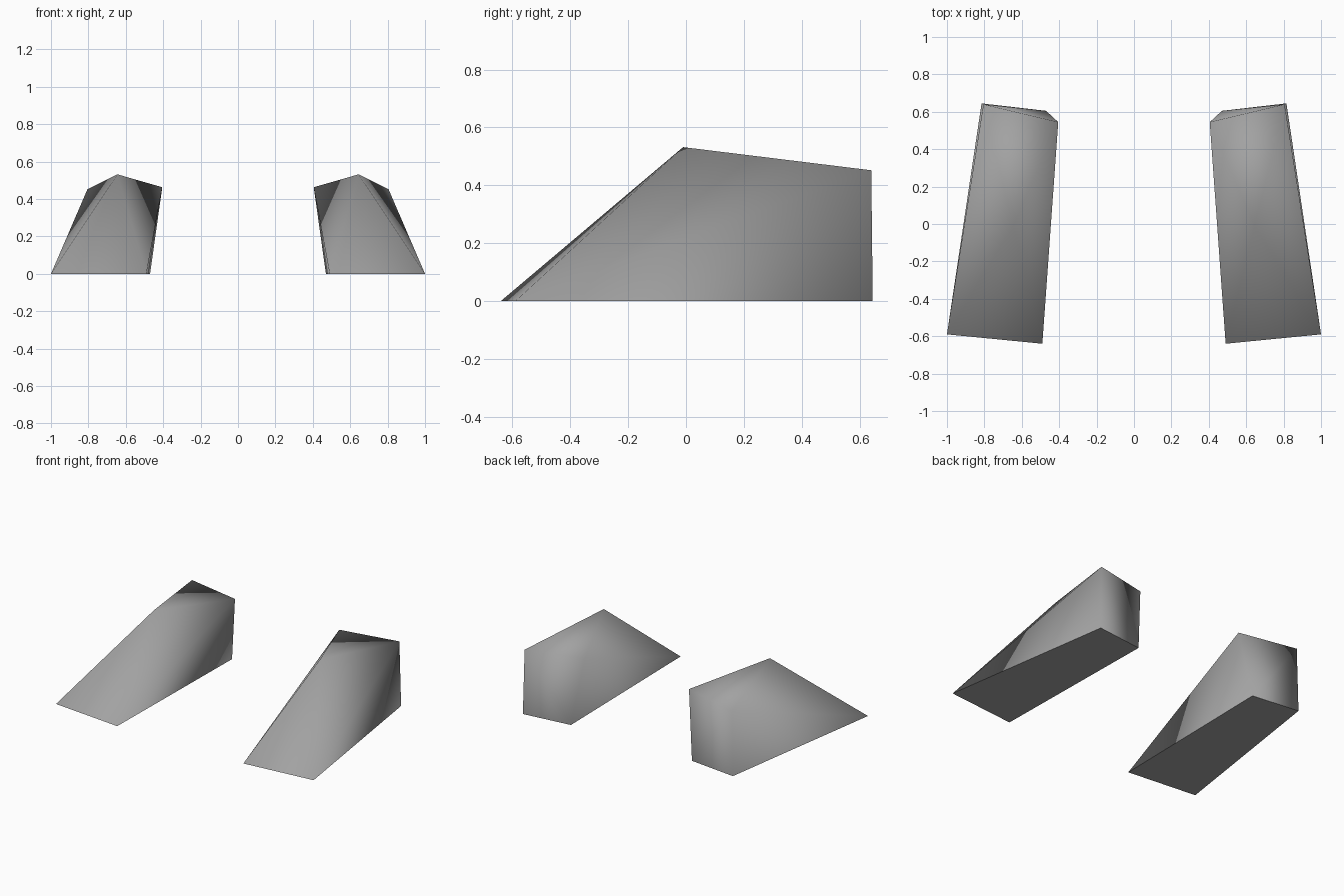
import bpy, bmesh

if "Cube" in bpy.data.objects:
    bpy.data.objects.remove(bpy.data.objects["Cube"])

grey = bpy.data.materials.new("mid grey")
grey.diffuse_color = (0.36, 0.36, 0.36, 1)
grey.use_nodes = True
grey.node_tree.nodes["Principled BSDF"].inputs["Base Color"].default_value = grey.diffuse_color

# Corners of the right-hand wedge
points = {
    "front_in": (0.49, -0.64, 0), "front_out": (1.0, -0.59, 0),
    "back_out": (0.815, 0.645, 0), "back_in": (0.47, 0.605, 0),
    "top_in": (0.405, 0.545, 0.463), "top_out": (0.805, 0.64, 0.452),
    "peak": (0.645, -0.01, 0.532),
}
faces = [
    ("front_in", "back_in", "back_out", "front_out"),   # flat base
    ("front_in", "front_out", "peak"),                  # front slope
    ("front_out", "top_out", "peak"),                   # outer shoulder
    ("front_out", "back_out", "top_out"),               # outer wall
    ("front_in", "peak", "top_in"),                     # inner shoulder
    ("front_in", "top_in", "back_in"),                  # inner wall
    ("peak", "top_out", "top_in"),                      # top
    ("back_in", "top_in", "top_out", "back_out"),       # back wall
]

bm = bmesh.new()
v = {name: bm.verts.new(co) for name, co in points.items()}
for f in faces:
    bm.faces.new([v[n] for n in f]).smooth = True
bmesh.ops.recalc_face_normals(bm, faces=bm.faces)

# Only the rim of the base is a hard edge
for e in bm.edges:
    e.smooth = not all(p.co.z < 0.001 for p in e.verts)

mesh = bpy.data.meshes.new("wedge_pair")
bm.to_mesh(mesh)
bm.free()
mesh.materials.append(grey)
wedges = bpy.data.objects.new("wedge_pair", mesh)
bpy.context.collection.objects.link(wedges)

# Left-hand wedge
mirror = wedges.modifiers.new("mirror", "MIRROR")
mirror.use_mirror_merge = False
